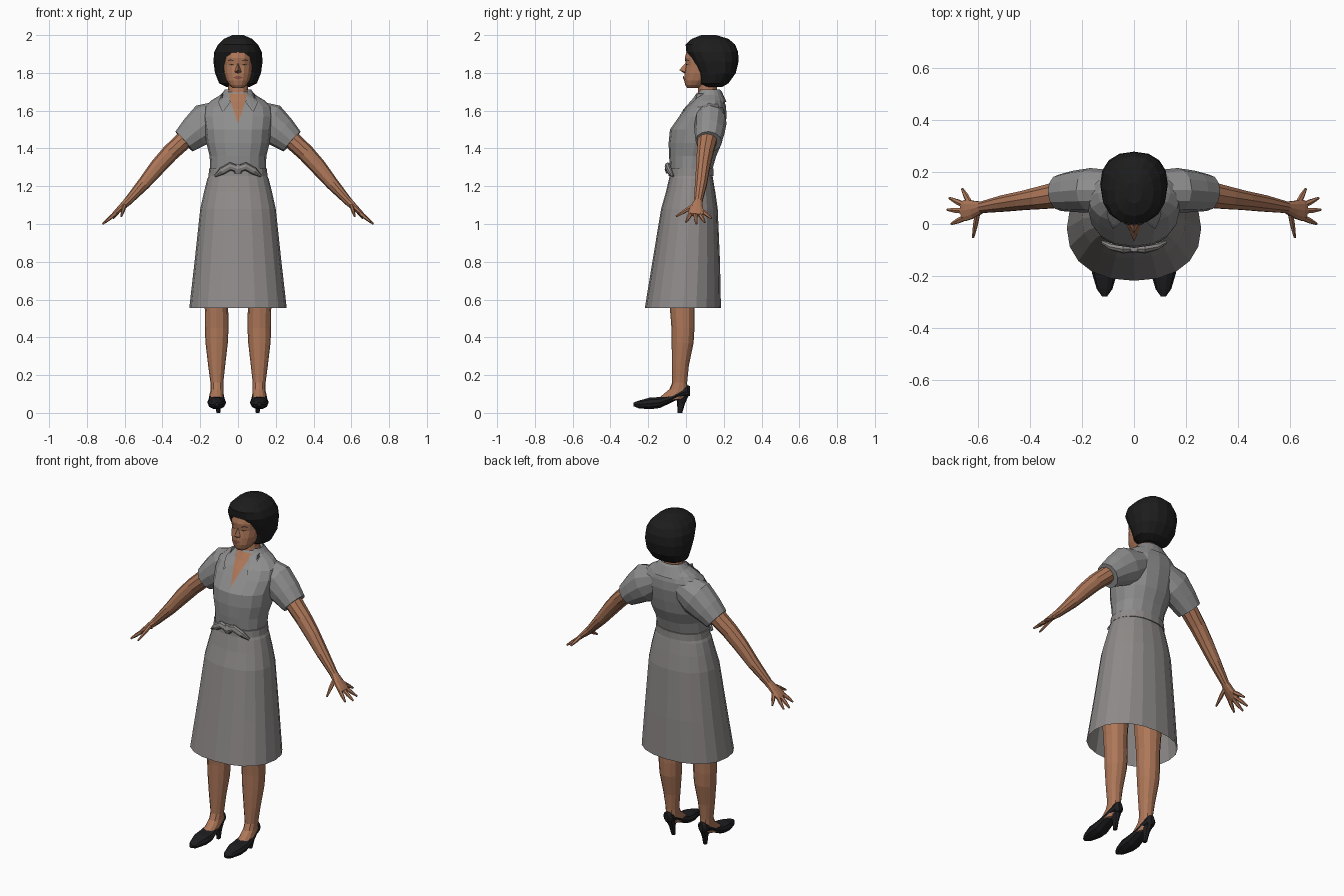
import bpy, bmesh, math
from mathutils import Vector
from mathutils.bvhtree import BVHTree


def material(name, rgb):
    m = bpy.data.materials.new(name)
    m.diffuse_color = (*rgb, 1)
    return m


SKIN = material("brown_skin", (0.42, 0.185, 0.10))
HAIR = material("black_hair", (0.012, 0.012, 0.012))
BLOUSE = material("grey_blouse", (0.27, 0.27, 0.27))
SKIRT = material("warm_grey_skirt", (0.27, 0.255, 0.25))
SHOE = material("black_shoe", (0.013, 0.013, 0.015))
LIP = material("dark_lip", (0.24, 0.08, 0.055))


def finish(name, bm, mat, mirror=False):
    me = bpy.data.meshes.new(name)
    bm.to_mesh(me)
    bm.free()
    me.materials.append(mat)
    ob = bpy.data.objects.new(name, me)
    bpy.context.collection.objects.link(ob)
    if mirror:
        ob.modifiers.new("Mirror", 'MIRROR').use_mirror_merge = False
    return ob


def loft(name, rings, mat, mirror=False, caps=True, closed=True):
    """Skin a list of equal-length point rings."""
    bm = bmesh.new()
    vs = [[bm.verts.new(p) for p in r] for r in rings]
    n = len(vs[0])
    for a, b in zip(vs, vs[1:]):
        for i in range(n if closed else n - 1):
            j = (i + 1) % n
            bm.faces.new((a[i], a[j], b[j], b[i]))
    if caps:
        bm.faces.new(vs[0])
        bm.faces.new(vs[-1])
    bmesh.ops.recalc_face_normals(bm, faces=bm.faces)
    return finish(name, bm, mat, mirror)


def oval(z, rx, yf, yb, cx=0, n=16, p=2.2, gap=0):
    """Horizontal superellipse ring, optionally left open at the front."""
    pts = []
    for i in range(n + (1 if gap else 0)):
        t = -math.pi / 2 + gap + (2 * math.pi - 2 * gap) * i / n
        c, s = math.cos(t), math.sin(t)
        x = math.copysign(abs(c) ** (2 / p), c) * rx
        y = math.copysign(abs(s) ** (2 / p), s) * (yb - yf) / 2
        pts.append((cx + x, (yf + yb) / 2 + y, z))
    return pts


def body(name, rows, mat, mirror=False, caps=True, **kw):
    return loft(name, [oval(*r, **kw) for r in rows], mat, mirror, caps)


def tube(name, rows, mat, n=10):
    """Mirrored limb: rows are x, y, z, half thickness, half depth."""
    rings = []
    for i, (x, y, z, a, b) in enumerate(rows):
        lo, hi = rows[max(i - 1, 0)], rows[min(i + 1, len(rows) - 1)]
        t = (Vector(hi[:3]) - Vector(lo[:3])).normalized()
        u = t.cross(Vector((0, 1, 0))).normalized()
        v = u.cross(t)
        c = Vector((x, y, z))
        rings.append([c + u * a * math.cos(k * math.tau / n) + v * b * math.sin(k * math.tau / n)
                      for k in range(n)])
    return loft(name, rings, mat, True)


def drape(name, outline, target, off, mat, mirror=True):
    """Lay a flat x-z outline onto the front of another part."""
    me = target.data
    tree = BVHTree.FromPolygons([v.co for v in me.vertices], [tuple(p.vertices) for p in me.polygons])
    bm = bmesh.new()
    bm.faces.new([bm.verts.new((x, 0, z)) for x, z in outline])
    bmesh.ops.triangulate(bm, faces=bm.faces)
    bmesh.ops.subdivide_edges(bm, edges=bm.edges, cuts=3, use_grid_fill=True)
    for v in bm.verts:
        hit = tree.ray_cast(Vector((v.co.x, -2, v.co.z)), Vector((0, 1, 0)))[0]
        v.co.y = (hit.y if hit else 0.07) - off
    for f in bm.faces:
        f.normal_update()
        if f.normal.y > 0:
            f.normal_flip()
    return finish(name, bm, mat, mirror)


# Head, neck and face
head = body("head", [(1.72, .028, .006, .07), (1.735, .046, -.004, .1), (1.76, .062, -.01, .14),
                     (1.80, .075, -.008, .18), (1.84, .08, -.001, .2), (1.88, .083, -.006, .22),
                     (1.92, .08, .005, .22), (1.96, .06, .04, .2)], SKIN)
body("neck", [(1.60, .07, .06, .17), (1.66, .058, .058, .165), (1.72, .052, .065, .165),
              (1.78, .052, .07, .17)], SKIN, n=12)
bm = bmesh.new()
for p in [(0, 0, 1.855), (.02, 0, 1.803), (-.02, 0, 1.803), (0, -.036, 1.815), (0, -.004, 1.795)]:
    bm.verts.new(p)
bmesh.ops.convex_hull(bm, input=bm.verts)
finish("nose", bm, SKIN)
drape("eyebrow", [(.014, 1.862), (.04, 1.872), (.058, 1.862), (.04, 1.866)], head, .003, HAIR)
drape("eye", [(.018, 1.842), (.032, 1.847), (.047, 1.843), (.032, 1.84)], head, .003, HAIR)
drape("lips", [(-.028, 1.775), (-.008, 1.783), (.008, 1.783), (.028, 1.775), (0, 1.764)],
      head, .006, LIP, False)

# Hair
body("hair", [(1.725, .06, .1, .19), (1.745, .1, .07, .225), (1.80, .122, .058, .264),
              (1.86, .13, .028, .278), (1.91, .126, .002, .276), (1.95, .106, -.002, .26),
              (1.98, .075, .03, .225), (2.0, .03, .08, .16)], HAIR, p=2.3)

# Blouse
bodice = body("bodice", [(1.25, .135, -.078, .135), (1.29, .148, -.084, .14), (1.36, .15, -.09, .16),
                         (1.43, .168, -.092, .19), (1.50, .175, -.085, .205), (1.57, .185, -.036, .215),
                         (1.62, .178, .0, .212), (1.655, .14, .035, .203), (1.70, .065, .065, .185)],
              BLOUSE)
tube("sleeve", [(.07, .13, 1.585, .075, .075), (.165, .13, 1.535, .108, .085),
                (.23, .125, 1.485, .088, .08), (.285, .12, 1.437, .07, .07)], BLOUSE, n=12)
drape("neckline", [(-.052, 1.69), (0, 1.53), (.052, 1.69)], bodice, .004, SKIN, False)
drape("collar_flap", [(.048, 1.70), (.085, 1.69), (.105, 1.645), (.082, 1.59), (.04, 1.645)],
      bodice, .009, BLOUSE)
loft("collar", [oval(z, rx, yf, yb, gap=.65) for z, rx, yf, yb in
                [(1.645, .125, .035, .215), (1.70, .078, .06, .19), (1.712, .07, .065, .18)]],
     BLOUSE, caps=False, closed=False)

# Skirt, open at the hem
body("skirt", [(1.285, .14, -.08, .135), (1.24, .162, -.09, .143), (1.17, .18, -.106, .155),
               (1.08, .2, -.132, .168), (.8, .23, -.178, .18), (.555, .258, -.218, .185)],
     SKIRT, caps=False, n=20, p=2.25)

# Belt and its knot
body("belt", [(1.255, .156, -.092, .146), (1.295, .153, -.09, .146)], SKIRT, n=20)
tube("belt_bow", [(.0, -.095, 1.29, .02, .014), (.04, -.097, 1.305, .022, .016),
                  (.085, -.087, 1.28, .02, .014), (.122, -.07, 1.253, .006, .008)], SKIRT, n=8)
body("belt_knot", [(1.268, .018, -.106, -.08), (1.29, .026, -.113, -.08),
                   (1.315, .018, -.106, -.08)], SKIRT, n=8)

# Arms, hands and fingers
tube("arm", [(.2, .12, 1.525, .05, .05), (.29, .112, 1.44, .048, .052), (.36, .1, 1.375, .046, .045),
             (.425, .09, 1.303, .043, .038), (.5, .079, 1.212, .034, .033),
             (.585, .064, 1.118, .022, .023), (.62, .056, 1.085, .017, .036),
             (.648, .052, 1.06, .013, .042), (.662, .05, 1.048, .009, .038)], SKIN)
fingers = [("little_finger", (.632, .082, 1.072), (.66, .135, 1.03)),
           ("ring_finger", (.646, .07, 1.058), (.71, .1, 1.008)),
           ("middle_finger", (.652, .05, 1.053), (.717, .055, 1.0)),
           ("index_finger", (.646, .026, 1.058), (.702, 0, 1.01)),
           ("thumb", (.6, .045, 1.1), (.618, -.052, 1.04))]
for name, a, b in fingers:
    mid = [(p + q) / 2 for p, q in zip(a, b)]
    tube(name, [(*a, .011, .012), (*mid, .01, .011), (*b, .005, .005)], SKIN, n=6)

# Legs with insteps
body("leg", [(.8, .08, -.1, .06, .115), (.55, .062, -.085, .046, .114), (.45, .063, -.077, .045, .113),
             (.37, .059, -.076, .04, .113), (.25, .045, -.074, .015, .113), (.16, .034, -.073, .006, .112),
             (.125, .034, -.088, .008, .112), (.10, .036, -.118, .008, .112),
             (.07, .038, -.155, -.02, .113)], SKIN, True, n=12)

# Shoes: pointed uppers and tapered heels
shoe = []
for y, zb, zt, w in [(-.278, .035, .055, .01), (-.25, .023, .066, .03), (-.19, .018, .083, .048),
                     (-.14, .024, .085, .05), (-.08, .052, .098, .042), (-.03, .078, .125, .037),
                     (.008, .085, .148, .03), (.022, .09, .142, .012)]:
    shoe.append([(.113 + w * math.cos(k * math.tau / 10), y,
                  (zb + zt) / 2 + (zt - zb) / 2 * math.sin(k * math.tau / 10)) for k in range(10)])
loft("shoe", shoe, SHOE, True)
body("heel", [(0, .01, -.045, -.02, .104), (.05, .014, -.047, -.005, .107),
              (.105, .028, -.055, .02, .112)], SHOE, True, n=8)
